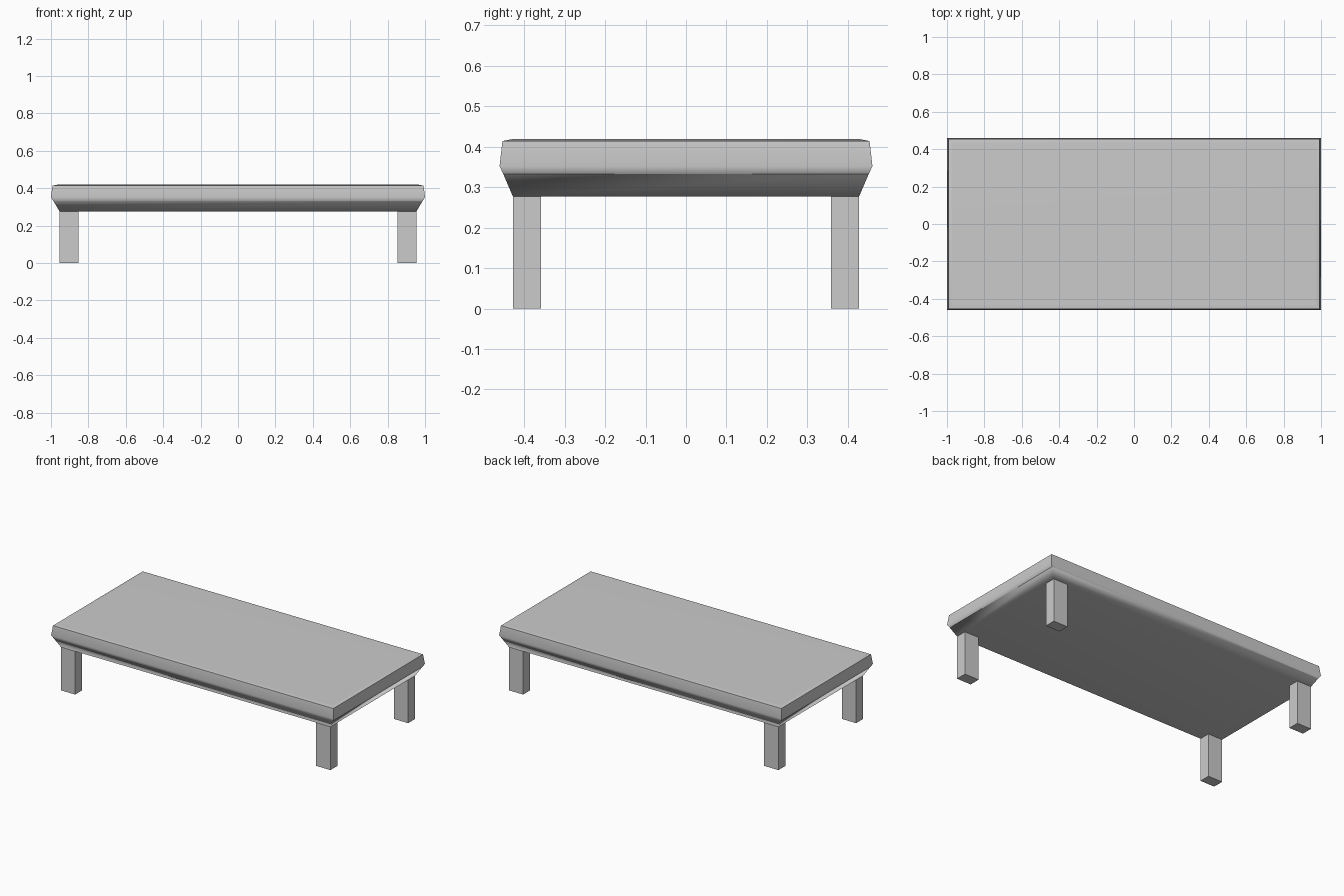
import bpy, bmesh

if "Cube" in bpy.data.objects:
    bpy.data.objects.remove(bpy.data.objects["Cube"])

# Edge profile of the top: half width, half depth, height
PROFILE = [
    (0.954, 0.428, 0.277),
    (0.988, 0.452, 0.333),
    (1.000, 0.461, 0.352),
    (0.992, 0.454, 0.414),
    (0.968, 0.430, 0.419),
]
SHARP_RINGS = (1, 3)      # creases around the rim
RIM_BANDS = (1, 2)        # bands whose corners stay crisp


def make_object(name, bm):
    bmesh.ops.recalc_face_normals(bm, faces=bm.faces)
    mesh = bpy.data.meshes.new(name)
    bm.to_mesh(mesh)
    bm.free()
    obj = bpy.data.objects.new(name, mesh)
    bpy.context.collection.objects.link(obj)
    return obj


# Table top: stacked rectangular rings, softly shaded between the creases
bm = bmesh.new()
rings = [[bm.verts.new((sx * w, sy * d, z))
          for sx, sy in ((-1, -1), (1, -1), (1, 1), (-1, 1))]
         for w, d, z in PROFILE]
for low, high in zip(rings, rings[1:]):
    for i in range(4):
        j = (i + 1) % 4
        bm.faces.new((low[i], low[j], high[j], high[i]))
bm.faces.new(rings[0][::-1])
bm.faces.new(rings[-1])
for face in bm.faces:
    face.smooth = True
for r in SHARP_RINGS:
    for i in range(4):
        bm.edges.get((rings[r][i], rings[r][(i + 1) % 4])).smooth = False
for r in RIM_BANDS:
    for i in range(4):
        bm.edges.get((rings[r][i], rings[r + 1][i])).smooth = False
top = make_object("table_top", bm)
weighted = top.modifiers.new("weighted_normals", 'WEIGHTED_NORMAL')
weighted.keep_sharp = True

# Legs: four square-cut posts flush with the underside corners
LEG = (0.101, 0.070, 0.277)
for side, sx in (("left", -1), ("right", 1)):
    for end, sy in (("front", -1), ("back", 1)):
        bm = bmesh.new()
        bmesh.ops.create_cube(bm, size=1)
        bmesh.ops.scale(bm, vec=LEG, verts=bm.verts)
        bmesh.ops.translate(bm, verts=bm.verts, vec=(
            sx * (0.954 - LEG[0] / 2), sy * (0.428 - LEG[1] / 2), LEG[2] / 2))
        make_object(f"{end}_{side}_leg", bm)
